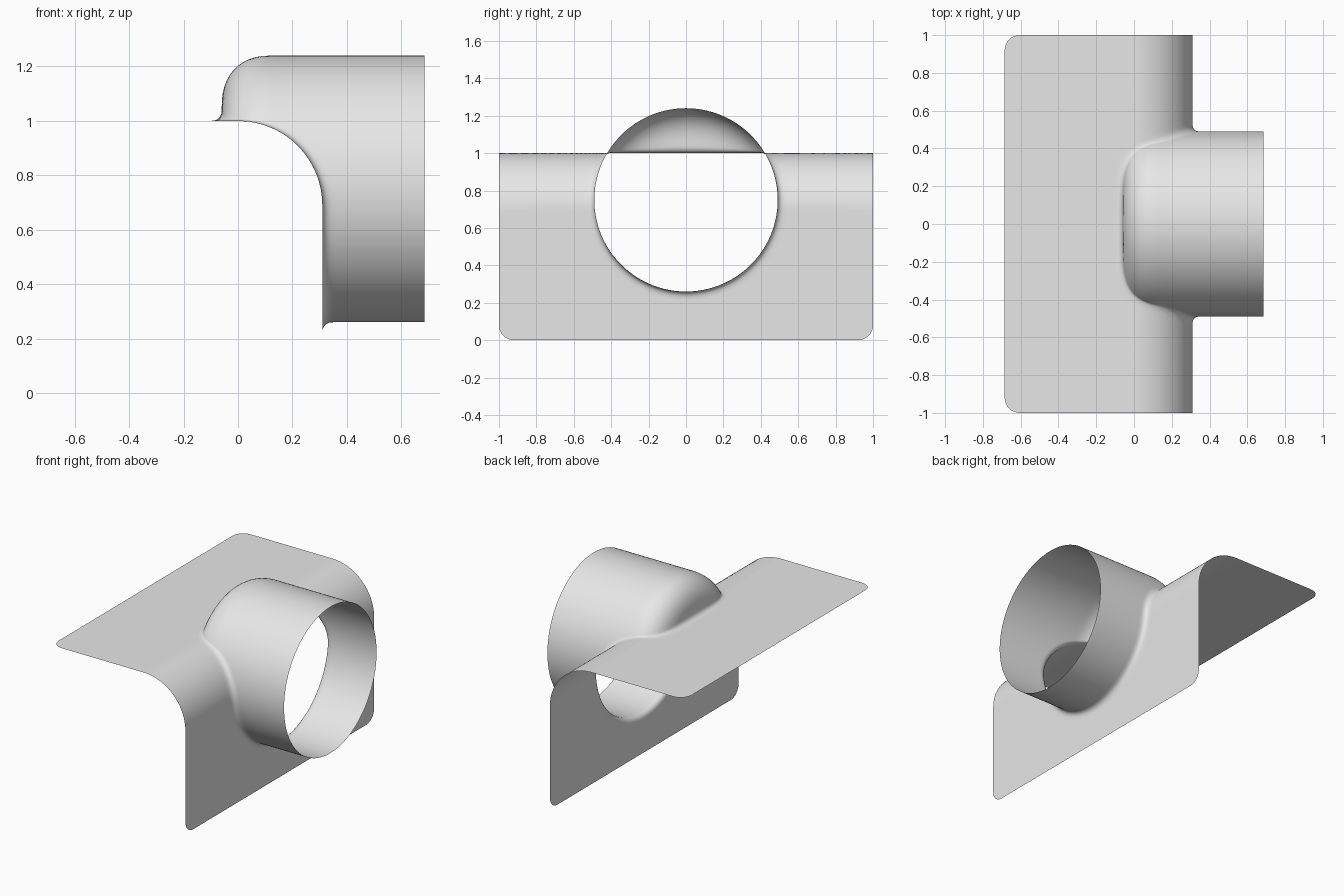
import bpy, bmesh
from math import sin, cos, pi, hypot, atan2
from mathutils import Vector

cube = bpy.data.objects.get("Cube")
if cube:
    bpy.data.objects.remove(cube, do_unlink=True)

HALF_X = 0.685                     # half length in x
BEND = 0.31                        # bend radius and x of the upright sheet
FLAT, DROP = HALF_X, 1 - BEND      # straight lengths either side of the bend
ARC = BEND * pi / 2
LENGTH = FLAT + ARC + DROP         # unrolled sheet length
AXIS_Z, RADIUS = 0.75, 0.49        # pipe axis height and radius
END_X, END_R = -0.06, 0.30         # closed pipe end: position and flat radius
ROUND_X = 0.18                     # length of the rounded shoulder
CORNER, BLEND = 0.08, 0.04         # sheet corner radius, seam fillet size


def sheet(p):
    """Roll an unrolled point (length, y) onto the bent sheet."""
    s, y = p
    if s < FLAT:
        return Vector((s - FLAT, y, 1))
    if s < FLAT + ARC:
        a = (s - FLAT) / BEND
        return Vector((BEND * sin(a), y, 1 - BEND + BEND * cos(a)))
    return Vector((BEND, y, LENGTH - s))


def outline():
    """Rounded rectangle, anticlockwise, of the unrolled sheet."""
    pts = []
    centres = [(LENGTH - CORNER, 1 - CORNER), (CORNER, 1 - CORNER),
               (CORNER, CORNER - 1), (LENGTH - CORNER, CORNER - 1)]
    for q, c in enumerate(centres):
        for i in range(9):
            a = (q + i / 8) * pi / 2
            pts.append(Vector((c[0] + CORNER * cos(a), c[1] + CORNER * sin(a))))
        a = (q + 1) * pi / 2
        nxt = Vector(centres[(q + 1) % 4]) + CORNER * Vector((cos(a), sin(a)))
        start = pts[-1].copy()
        pts += [start.lerp(nxt, i / 56) for i in range(1, 56)]
    return pts


# Pipe meridian (x, radius): flat end, rounded shoulder, straight wall
meridian = [(END_X, 0.0)]
for i in range(33):
    a = i / 32 * pi / 2
    meridian.append((END_X + ROUND_X * (1 - cos(a) ** 0.87),
                     END_R + (RADIUS - END_R) * sin(a) ** 0.87))
meridian.append((HALF_X, RADIUS))


def on_meridian(k):
    """Meridian point whose x + radius equals k."""
    for (x0, r0), (x1, r1) in zip(meridian, meridian[1:]):
        if k <= x1 + r1:
            t = max(0, (k - x0 - r0) / (x1 + r1 - x0 - r0))
            return x0 + (x1 - x0) * t, r0 + (r1 - r0) * t
    return meridian[-1]


def pipe(k, a):
    x, r = on_meridian(k)
    return Vector((x, r * cos(a), AXIS_Z + r * sin(a)))


def pipe_coords(p):
    r = hypot(p.y, p.z - AXIS_Z)
    return p.x + r, atan2(p.z - AXIS_Z, p.y), r


def inside_pipe(p):
    k, _, r = pipe_coords(p)
    return r < on_meridian(k)[1]


# One strand per outline point: sheet edge -> fillet -> pipe mouth
SHEET_ROWS, PIPE_ROWS = 24, 30
centre = Vector((FLAT + ARC * 0.9, 0))
strands = []
for edge in outline():
    lo, hi = 0.0, 1.0
    for _ in range(30):
        mid = (lo + hi) / 2
        if inside_pipe(sheet(centre.lerp(edge, mid))):
            lo = mid
        else:
            hi = mid
    seam = sheet(centre.lerp(edge, lo))
    inner = centre.lerp(edge, lo + BLEND / (edge - centre).length)
    k, angle, _ = pipe_coords(seam)
    first, last = k + BLEND, HALF_X + RADIUS
    strand = [sheet(edge.lerp(inner, i / SHEET_ROWS)) for i in range(SHEET_ROWS + 1)]
    a, b = strand[-1], pipe(first, angle)
    for t in (0.2, 0.4, 0.6, 0.8):
        strand.append(a.lerp(seam, t).lerp(seam.lerp(b, t), t))
    strand += [pipe(first + (last - first) * i / PIPE_ROWS, angle)
               for i in range(PIPE_ROWS + 1)]
    strands.append(strand)

# Skin the strands into one open surface
bm = bmesh.new()
grid = [[bm.verts.new(p) for p in strand] for strand in strands]
for i, here in enumerate(grid):
    after = grid[(i + 1) % len(grid)]
    for j in range(len(here) - 1):
        bm.faces.new((here[j], after[j], after[j + 1], here[j + 1])).smooth = True
mesh = bpy.data.meshes.new("bent_sheet_with_pipe")
bm.to_mesh(mesh)
bm.free()

grey = bpy.data.materials.new("light_grey")
grey.use_nodes = True
colour = (0.8, 0.8, 0.8, 1)
grey.diffuse_color = colour
for node in grey.node_tree.nodes:
    if node.type == 'BSDF_PRINCIPLED':
        node.inputs["Base Color"].default_value = colour
mesh.materials.append(grey)
obj = bpy.data.objects.new("bent_sheet_with_pipe", mesh)
bpy.context.collection.objects.link(obj)
